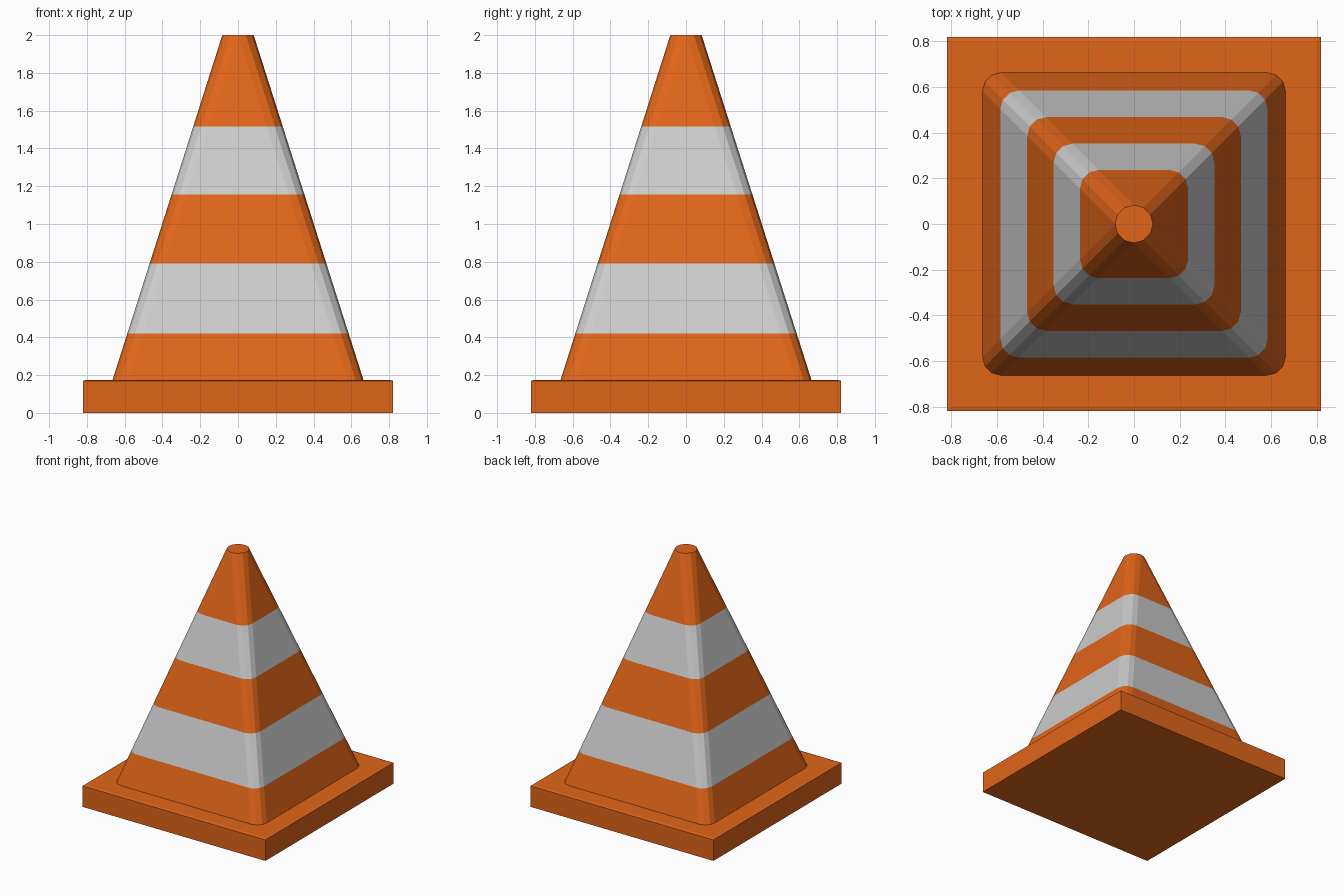
import bpy, bmesh, math

if "Cube" in bpy.data.objects:
    bpy.data.objects.remove(bpy.data.objects["Cube"])

def material(name, color):
    m = bpy.data.materials.new(name)
    m.diffuse_color = color
    m.use_nodes = True
    m.node_tree.nodes["Principled BSDF"].inputs["Base Color"].default_value = m.diffuse_color
    return m

orange = material("orange", (0.75, 0.13, 0.01, 1))
white = material("reflective_grey", (0.55, 0.55, 0.55, 1))

def rounded_square(half, radius, segs):
    """Outline of a square with rounded corners, anticlockwise."""
    pts = []
    for q in range(4):
        mid = math.radians(45 + 90 * q)
        c = half - radius
        cx, cy = math.copysign(c, math.cos(mid)), math.copysign(c, math.sin(mid))
        for i in range(segs + 1):
            a = math.radians(90 * (q + i / segs))
            pts.append((cx + radius * math.cos(a), cy + radius * math.sin(a)))
    return pts

def loft(name, sections, mats, bands):
    """Skin a stack of (outline, z) sections; bands gives each level's material."""
    bm = bmesh.new()
    rings = [[bm.verts.new((x, y, z)) for x, y in pts] for pts, z in sections]
    n = len(rings[0])
    for k, (lo, hi) in enumerate(zip(rings, rings[1:])):
        for i in range(n):
            j = (i + 1) % n
            f = bm.faces.new((lo[i], lo[j], hi[j], hi[i]))
            f.material_index = bands[k]
    bm.faces.new(rings[0][::-1])
    bm.faces.new(rings[-1])
    bmesh.ops.remove_doubles(bm, verts=bm.verts, dist=1e-4)
    me = bpy.data.meshes.new(name)
    bm.to_mesh(me)
    bm.free()
    for m in mats:
        me.materials.append(m)
    ob = bpy.data.objects.new(name, me)
    bpy.context.collection.objects.link(ob)
    return ob

# square foot with a slightly sloped top rim
def square(h):
    return [(-h, -h), (h, -h), (h, h), (-h, h)]

loft("base", [(square(0.82), 0), (square(0.82), 0.17), (square(0.80), 0.175)],
     [orange], [0, 0])

# tapering body: square at the foot, round at the tip, striped by height
Z0, Z1, H0, R = 0.175, 2.0, 0.664, 0.083
heights = [Z0, 0.42, 0.79, 1.155, 1.515, Z1]
sections = [(rounded_square(H0 + (R - H0) * (z - Z0) / (Z1 - Z0), R, 3), z)
            for z in heights]
loft("cone_body", sections, [orange, white], [0, 1, 0, 1, 0])
